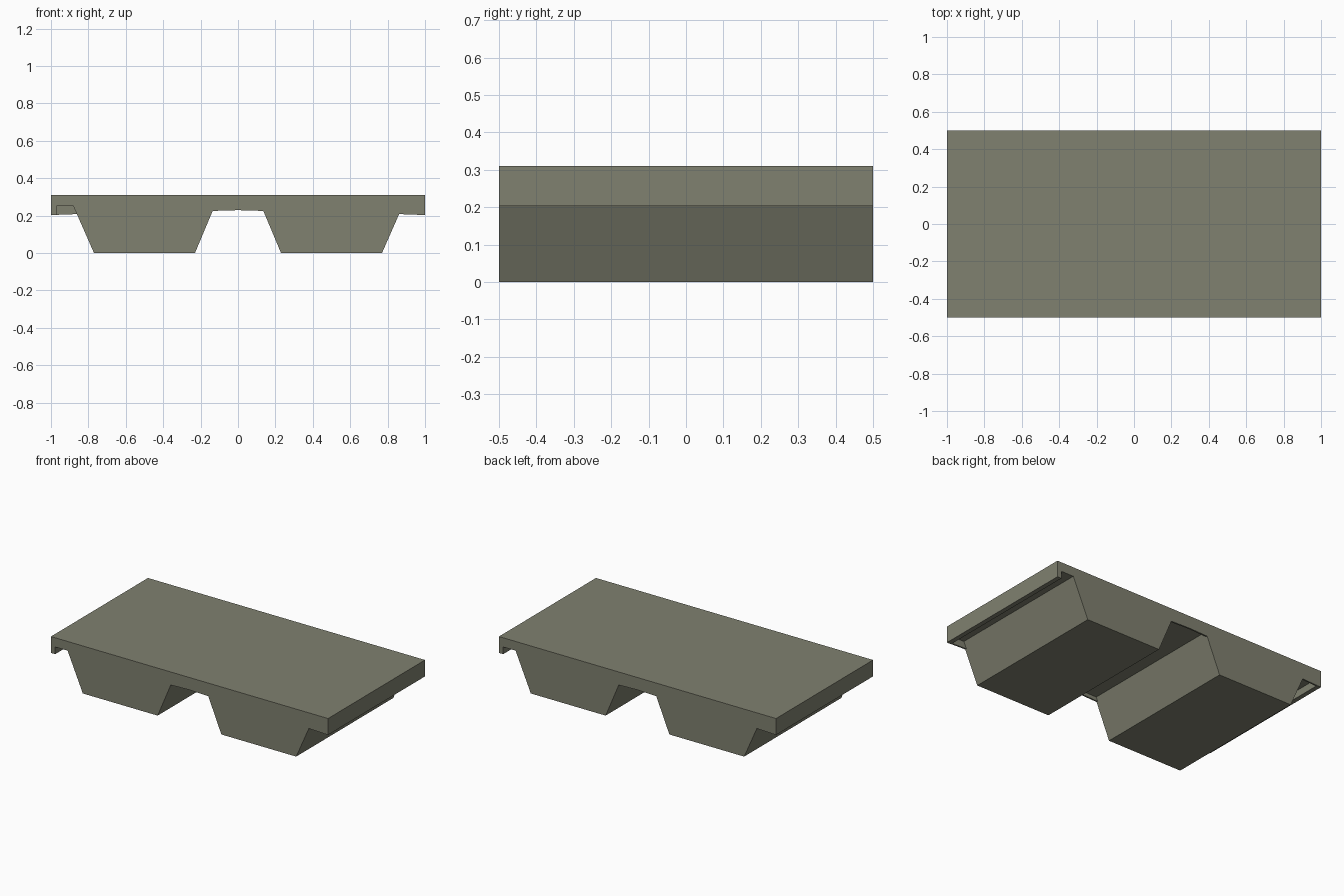
import bpy
import bmesh

cube = bpy.data.objects.get("Cube")
if cube:
    bpy.data.objects.remove(cube, do_unlink=True)

# Single drab grey-green finish
COLOR = (0.215, 0.218, 0.162, 1.0)
mat = bpy.data.materials.new("drab grey green")
mat.use_nodes = True
mat.diffuse_color = COLOR
bsdf = next(n for n in mat.node_tree.nodes if n.type == 'BSDF_PRINCIPLED')
bsdf.inputs["Base Color"].default_value = COLOR
bsdf.inputs["Roughness"].default_value = 0.8


def extrude_profile(name, points, y0, y1):
    """Extrude an x-z outline from y0 to y1 as a closed flat-shaded solid."""
    bm = bmesh.new()
    face = bm.faces.new([bm.verts.new((x, y0, z)) for x, z in points])
    grown = bmesh.ops.extrude_face_region(bm, geom=[face])
    moved = [v for v in grown["geom"] if isinstance(v, bmesh.types.BMVert)]
    bmesh.ops.translate(bm, verts=moved, vec=(0, y1 - y0, 0))
    bmesh.ops.recalc_face_normals(bm, faces=bm.faces)
    mesh = bpy.data.meshes.new(name)
    bm.to_mesh(mesh)
    bm.free()
    mesh.materials.append(mat)
    obj = bpy.data.objects.new(name, mesh)
    bpy.context.collection.objects.link(obj)
    return obj


def mirrored(points, sign):
    return [(sign * x, z) for x, z in points]


TOP, RECESS, HALF = 0.31, 0.25, 0.5
PLATE = 0.01

# Deck with two tapered ribs and a turned-down lip on each long edge
half = [(0.125, RECESS), (0.23, 0), (0.77, 0), (0.88, RECESS),
        (0.97, RECESS), (0.97, 0.203), (1, 0.203), (1, TOP)]
outline = half + mirrored(half, -1)[::-1]
extrude_profile("ribbed_deck", outline, -HALF, HALF)

# Thin plates closing the central channel at both ends
centre = [(-0.125, RECESS), (-0.135, 0.225), (0, 0.229),
          (0.135, 0.225), (0.125, RECESS)]
# Plate closing one side channel
side = [(0.88, RECESS), (0.861, 0.208), (0.97, 0.204), (0.97, RECESS)]

for end, sign in (("front", -1), ("back", 1)):
    outer, inner = sign * HALF, sign * (HALF - PLATE)
    extrude_profile(end + "_centre_end_plate", centre, outer, inner)
    extrude_profile(end + "_side_end_plate", mirrored(side, -sign), outer, inner)
